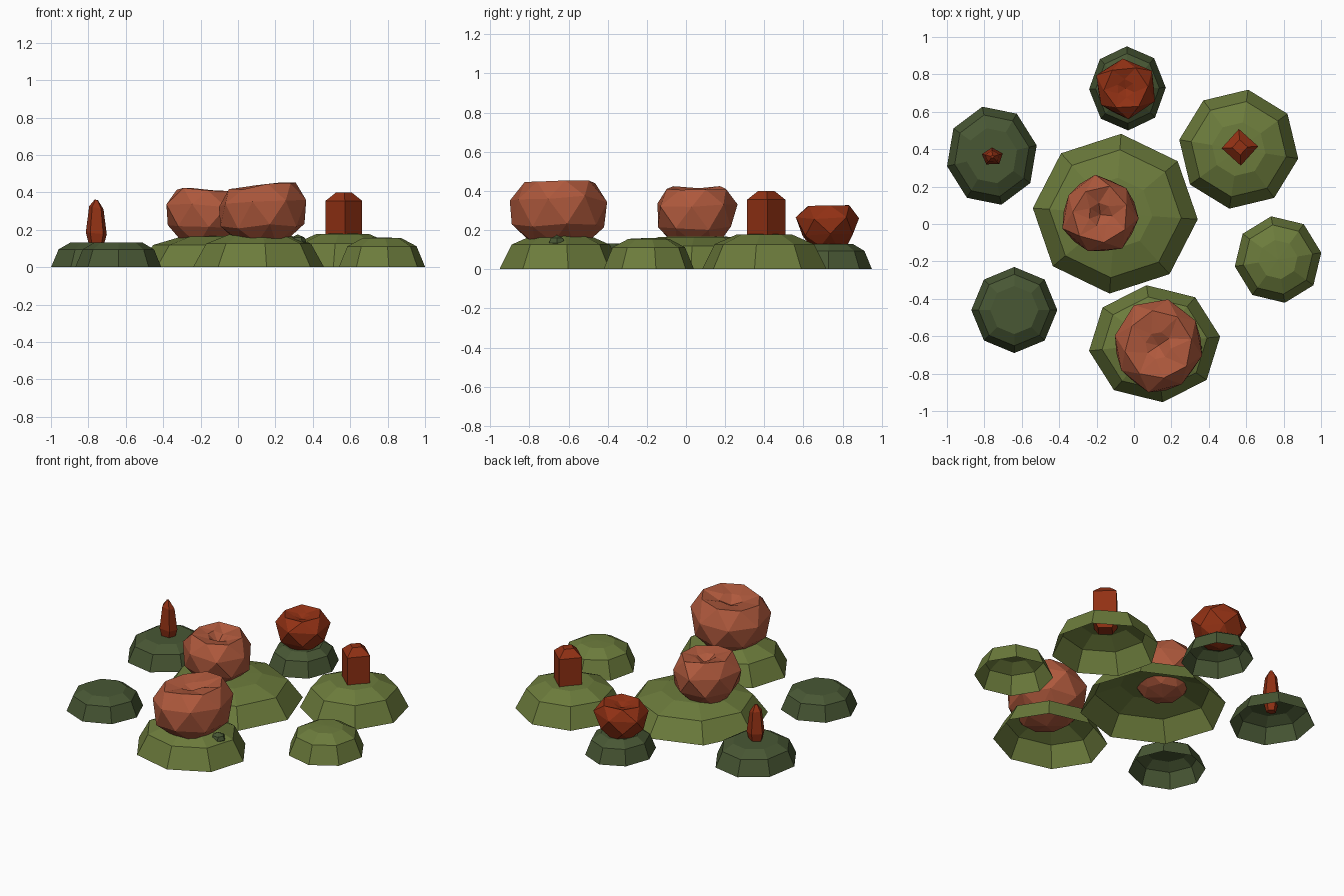
import bpy, bmesh, math, random

if "Cube" in bpy.data.objects:
    bpy.data.objects.remove(bpy.data.objects["Cube"], do_unlink=True)

random.seed(4)


def material(name, rgb):
    m = bpy.data.materials.new(name)
    m.use_nodes = True
    m.diffuse_color = (*rgb, 1)
    m.node_tree.nodes["Principled BSDF"].inputs["Base Color"].default_value = (*rgb, 1)
    return m


light_green = material("light_leaf_green", (0.15, 0.2, 0.045))
dark_green = material("dark_leaf_green", (0.065, 0.095, 0.034))
terracotta = material("terracotta_petal", (0.43, 0.1, 0.046))
red = material("deep_red_petal", (0.29, 0.031, 0.007))


def faceted(name, mat, centre, radii, z0, height, profile, sides=8, phase=0.0,
            twist=0.0, jitter=0.0, tilt=0.0, cap_start=True):
    """Stack rings of (radius, height) fractions into a flat-shaded form."""
    bm = bmesh.new()
    rings = []
    for i, (r, h) in enumerate(profile):
        ring = []
        for k in range(sides if r else 1):
            a = math.radians(phase) + math.tau * (k + twist * i) / sides
            s = r * (1 + random.uniform(-jitter, jitter))
            dx = radii[0] * s * math.cos(a)
            dy = radii[1] * s * math.sin(a)
            dz = height * (h + random.uniform(-jitter, jitter) * 0.6 * (0 < h < 1))
            ring.append(bm.verts.new((centre[0] + dx, centre[1] + dy, z0 + dz + tilt * dx * h)))
        rings.append(ring)
    for low, up in zip(rings, rings[1:]):
        for k in range(sides):
            n = (k + 1) % sides
            if len(up) == 1:
                bm.faces.new((low[k], low[n], up[0]))
            elif len(low) == 1:
                bm.faces.new((low[0], up[n], up[k]))
            else:
                bm.faces.new((low[k], low[n], up[n], up[k]))
    if cap_start and len(rings[0]) > 1:
        bm.faces.new(rings[0][::-1])
    if len(rings[-1]) > 1:
        bm.faces.new(rings[-1])
    if twist:
        bmesh.ops.triangulate(bm, faces=bm.faces[:])
    mesh = bpy.data.meshes.new(name)
    bm.to_mesh(mesh)
    bm.free()
    mesh.materials.append(mat)
    obj = bpy.data.objects.new(name, mesh)
    bpy.context.collection.objects.link(obj)
    return obj


# Leaf mounds: open-bottomed domes
round_dome = [(1, 0), (0.8, 0.7), (0.45, 0.97), (0, 1)]
flat_dome = [(1, 0), (0.83, 0.72), (0.56, 1)]
mounds = [
    ("centre_mound", light_green, (-0.1, 0.055), (0.442, 0.428), 0.17, -4),
    ("front_mound", light_green, (0.11, -0.64), (0.353, 0.315), 0.18, 7),
    ("back_left_mound", light_green, (0.56, 0.4), (0.322, 0.322), 0.182, -9),
    ("left_mound", light_green, (0.77, -0.19), (0.234, 0.234), 0.16, 9),
    ("back_mound", dark_green, (-0.035, 0.725), (0.205, 0.225), 0.13, 1),
    ("back_right_mound", dark_green, (-0.76, 0.365), (0.245, 0.268), 0.133, 12),
    ("front_right_mound", dark_green, (-0.64, -0.46), (0.23, 0.23), 0.132, 0),
]
for name, mat, centre, radii, height, phase in mounds:
    dome = round_dome if mat == light_green else flat_dome
    faceted(name, mat, centre, radii, 0, height, dome, phase=phase, cap_start=False)

# Open blooms: lumpy bowls with a dimpled crown
bloom = [(0, 0), (0.55, 0.09), (0.93, 0.35), (1, 0.72), (0.74, 0.97), (0.3, 0.92), (0, 0.8)]
faceted("centre_bloom", terracotta, (-0.18, 0.05), (0.208, 0.208), 0.1, 0.32, bloom,
        sides=7, phase=20, twist=0.5, jitter=0.05, tilt=-0.07)
faceted("front_bloom", terracotta, (0.13, -0.65), (0.238, 0.25), 0.1, 0.345, bloom,
        sides=8, phase=10, twist=0.5, jitter=0.05, tilt=0.12)
faceted("back_bloom", red, (-0.045, 0.725), (0.165, 0.158), 0.09, 0.24, bloom,
        sides=6, phase=5, twist=0.5, jitter=0.05)

# Closed buds
faceted("tall_bud", red, (0.566, 0.41), (0.098, 0.098), 0.12, 0.28,
        [(0.6, 0), (1, 0.2), (1, 0.84), (0.42, 1)], sides=4, phase=3)
faceted("slim_bud", red, (-0.757, 0.36), (0.062, 0.052), 0.08, 0.28,
        [(0.5, 0), (0.95, 0.36), (0.65, 0.85), (0.15, 1)], sides=5, phase=20, tilt=-0.25)

# Small leaf nub under the front bloom
faceted("leaf_nub", dark_green, (0.32, -0.66), (0.045, 0.045), 0.095, 0.08,
        [(0, 0), (0.8, 0.2), (1, 0.5), (0.8, 0.8), (0, 1)], sides=6)
